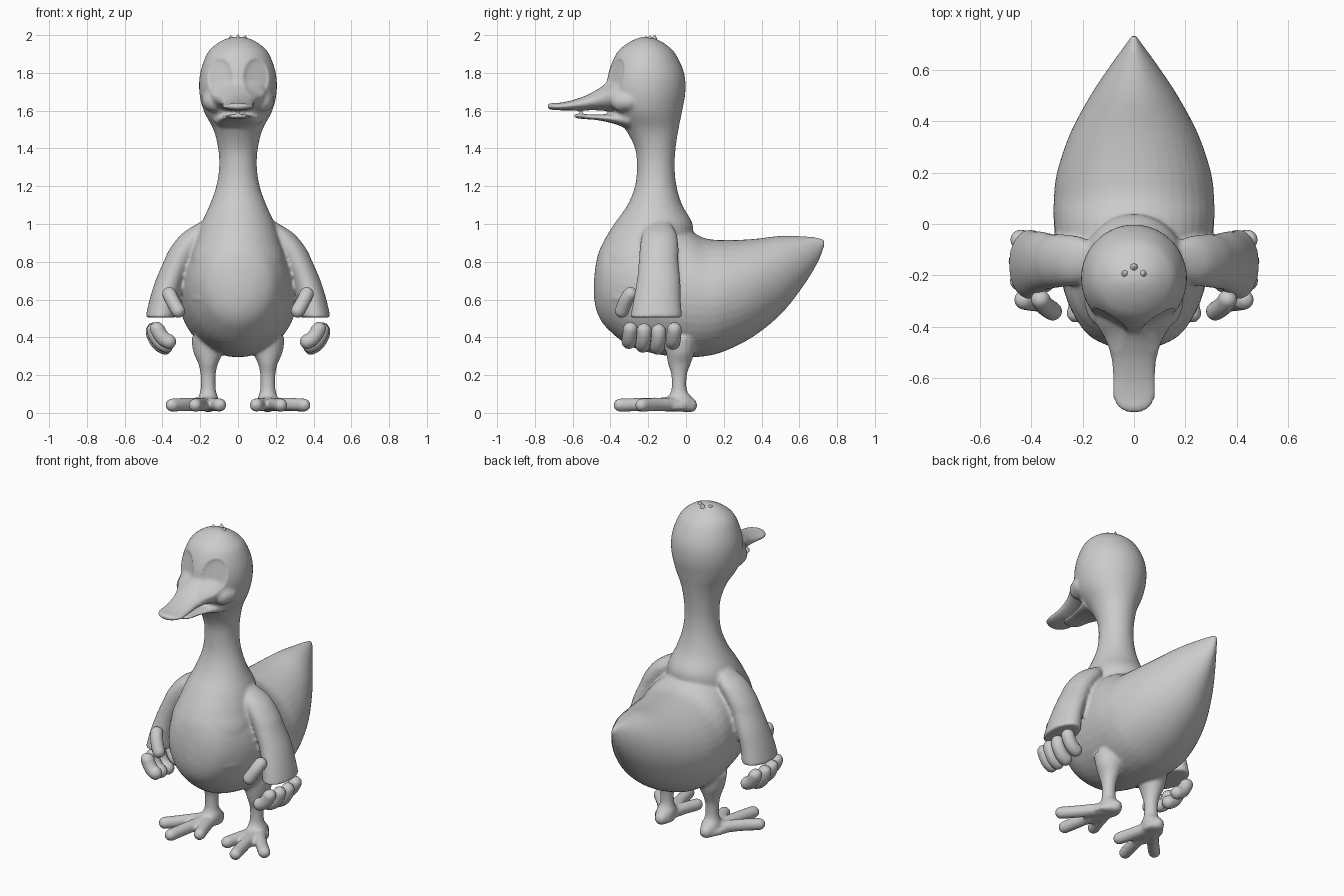
import bpy, bmesh, math
from mathutils import Vector

if "Cube" in bpy.data.objects:
    bpy.data.objects.remove(bpy.data.objects["Cube"])


def spline(rows, steps):
    """Catmull-Rom samples through rows of numbers."""
    out = []
    for i in range(len(rows) - 1):
        p0, p1 = rows[max(i - 1, 0)], rows[i]
        p2, p3 = rows[i + 1], rows[min(i + 2, len(rows) - 1)]
        for k in range(steps):
            t = k / steps
            out.append([0.5 * (2 * b + (c - a) * t + (2 * a - 5 * b + 4 * c - d) * t * t
                               + (3 * b - a - 3 * c + d) * t ** 3)
                        for a, b, c, d in zip(p0, p1, p2, p3)])
    out.append(list(rows[-1]))
    return out


def skin(bm, rings):
    """Close a stack of point rings into a solid."""
    vs = [[bm.verts.new(p) for p in r] for r in rings]
    n = len(vs[0])
    faces = [bm.faces.new((a[i], a[(i + 1) % n], b[(i + 1) % n], b[i]))
             for a, b in zip(vs, vs[1:]) for i in range(n)]
    faces += [bm.faces.new(vs[0]), bm.faces.new(vs[-1])]
    bmesh.ops.recalc_face_normals(bm, faces=faces)


def loft(bm, axis, rows, cx=0.0, n=40, steps=5, side=1):
    """Rows: position, low edge, high edge, half width, optional x offset."""
    rings = []
    for row in spline(rows, steps):
        pos, lo, hi, w = row[:4]
        x0 = row[4] if len(row) > 4 else cx
        ring = []
        for i in range(n):
            a = 2 * math.pi * i / n
            x = side * (x0 + w * math.cos(a))
            m = (lo + hi) / 2 + (hi - lo) / 2 * math.sin(a)
            ring.append((x, m, pos) if axis == 'z' else (x, pos, m))
        rings.append(ring)
    skin(bm, rings)


def tube(bm, pts, r, side=1, n=16, steps=10):
    """Round-ended tube along a path."""
    path = [Vector((p[0] * side, p[1], p[2])) for p in spline(pts, steps)]
    dist = [0]
    for a, b in zip(path, path[1:]):
        dist.append(dist[-1] + (b - a).length)
    rings = []
    for i, p in enumerate(path):
        d = (path[min(i + 1, len(path) - 1)] - path[max(i - 1, 0)]).normalized()
        q = d.to_track_quat('Z', 'Y')
        e = min(dist[i], dist[-1] - dist[i], r)
        rr = max(r * math.sqrt(max(0, 1 - (1 - e / r) ** 2)), 0.15 * r)
        rings.append([p + q @ Vector((rr * math.cos(2 * math.pi * k / n),
                                      rr * math.sin(2 * math.pi * k / n), 0)) for k in range(n)])
    skin(bm, rings)


def finish(name, bm):
    me = bpy.data.meshes.new(name)
    bm.to_mesh(me)
    bm.free()
    for p in me.polygons:
        p.use_smooth = True
    ob = bpy.data.objects.new(name, me)
    bpy.context.collection.objects.link(ob)
    return ob


bm = bmesh.new()
# belly and tail, lofted front to back
loft(bm, 'y', [(-.488, .62, .70, .03), (-.47, .53, .82, .11), (-.42, .45, .92, .19),
               (-.3, .355, 1.0, .26), (-.15, .31, 1.0, .295), (0, .295, .97, .312),
               (.1, .30, .925, .312), (.2, .325, .915, .30), (.35, .40, .92, .25),
               (.5, .52, .937, .17), (.62, .67, .935, .09), (.7, .80, .928, .032), (.735, .89, .918, .008)])
# chest, neck and head, lofted upward
loft(bm, 'z', [(.6, -.487, 0, .26), (.8, -.475, .0, .25), (.9, -.44, .03, .225), (1.0, -.38, .035, .195),
               (1.1, -.31, -.02, .15), (1.2, -.27, -.05, .115), (1.3, -.26, -.06, .1),
               (1.4, -.27, -.055, .105), (1.5, -.32, -.04, .13), (1.6, -.395, -.02, .182),
               (1.7, -.42, -.003, .205), (1.8, -.41, -.01, .2), (1.9, -.37, -.055, .165),
               (1.95, -.32, -.105, .118), (1.98, -.265, -.16, .065), (1.992, -.225, -.2, .015)])
# upper and lower bill
loft(bm, 'y', [(-.34, 1.585, 1.80, .16), (-.40, 1.595, 1.765, .14), (-.45, 1.602, 1.725, .112),
               (-.52, 1.604, 1.685, .09), (-.60, 1.602, 1.656, .083), (-.67, 1.602, 1.642, .083),
               (-.715, 1.605, 1.64, .06), (-.733, 1.612, 1.634, .025)], n=32)
loft(bm, 'y', [(-.30, 1.50, 1.60, .13), (-.38, 1.53, 1.585, .10), (-.47, 1.55, 1.58, .075),
               (-.56, 1.557, 1.582, .06), (-.595, 1.565, 1.58, .02)], n=32)
for s in (1, -1):
    # cheek
    tube(bm, [(.155, -.25, 1.65), (.13, -.33, 1.65), (.10, -.39, 1.635)], .055, s)
    # sleeve-like wing arm
    loft(bm, 'z', [(1.01, -.19, -.09, .03, .17), (.95, -.23, -.05, .075, .22), (.87, -.245, -.04, .08, .28),
                   (.8, -.25, -.04, .077, .317), (.7, -.26, -.03, .077, .36),
                   (.6, -.278, -.028, .078, .39), (.505, -.295, -.02, .083, .407)], side=s)
    # leg
    loft(bm, 'z', [(.40, -.12, .06, .09), (.32, -.105, .045, .078), (.26, -.095, .025, .052),
                   (.2, -.078, .005, .04), (.12, -.078, .005, .041), (.07, -.1, .04, .055),
                   (.012, -.09, .055, .05)], cx=.158, side=s)
    # heel and toes
    tube(bm, [(.155, .06, .038), (.16, -.03, .045), (.175, -.14, .045)], .04, s)
    for tip in ((.085, -.28, .04), (.235, -.385, .04), (.375, -.26, .04)):
        mid = ((tip[0] + .16) / 2, tip[1] * .5 - .02, .045)
        tube(bm, [(.16, -.01, .045), mid, tip], .036, s)
    # web between toes
    loft(bm, 'z', [(.02, -.21, .02, .06, .185), (.05, -.21, .02, .06, .185)], side=s)

body = finish("duck_body", bm)
bpy.context.view_layer.objects.active = body
body.select_set(True)
rm = body.modifiers.new("blend", 'REMESH')
rm.mode = 'VOXEL'
rm.voxel_size = 0.01
rm.use_smooth_shade = True
sm = body.modifiers.new("soften", 'SMOOTH')
sm.factor = 0.5
sm.iterations = 6
for m in ("blend", "soften"):
    bpy.ops.object.modifier_apply(modifier=m)

# shallow eye sockets
for v in body.data.vertices:
    x, y, z = v.co
    d = ((abs(x) - .095) / .065) ** 2 + ((z - 1.775) / .1) ** 2
    if y < -.22 and d < 1:
        v.co.y += .022 * (1 - d) ** .6

# fingers and thumb
bm = bmesh.new()
for y, dz, dx in ((-.295, .02, -.015), (-.222, .0, 0), (-.145, -.01, .005), (-.062, .015, 0)):
    loft_top = (.445 + dx, y, .475 + dz * .3)
    tube(bm, [loft_top, (.44 + dx, y, .42 + dz), (.405 + dx, y - .005, .37 + dz),
              (.345 + dx, y - .01, .345 + dz)], .039)
tube(bm, [(.375, -.27, .655), (.35, -.315, .60), (.30, -.35, .51)], .037)
hand = finish("fingers", bm)
mi = hand.modifiers.new("mirror", 'MIRROR')
mi.mirror_object = body

# head tuft
bm = bmesh.new()
for x, y, z in ((-.04, -.19, 1.998), (.04, -.19, 1.998), (0, -.165, 2.003)):
    skin(bm, [[(x * f + r * math.cos(a * math.pi / 4), y + (1 - f) * -.03 + r * math.sin(a * math.pi / 4), h)
               for a in range(8)] for r, h, f in ((.025, 1.965, .7), (.012, 1.987, .9), (.001, z, 1))])
finish("head_tuft", bm)
